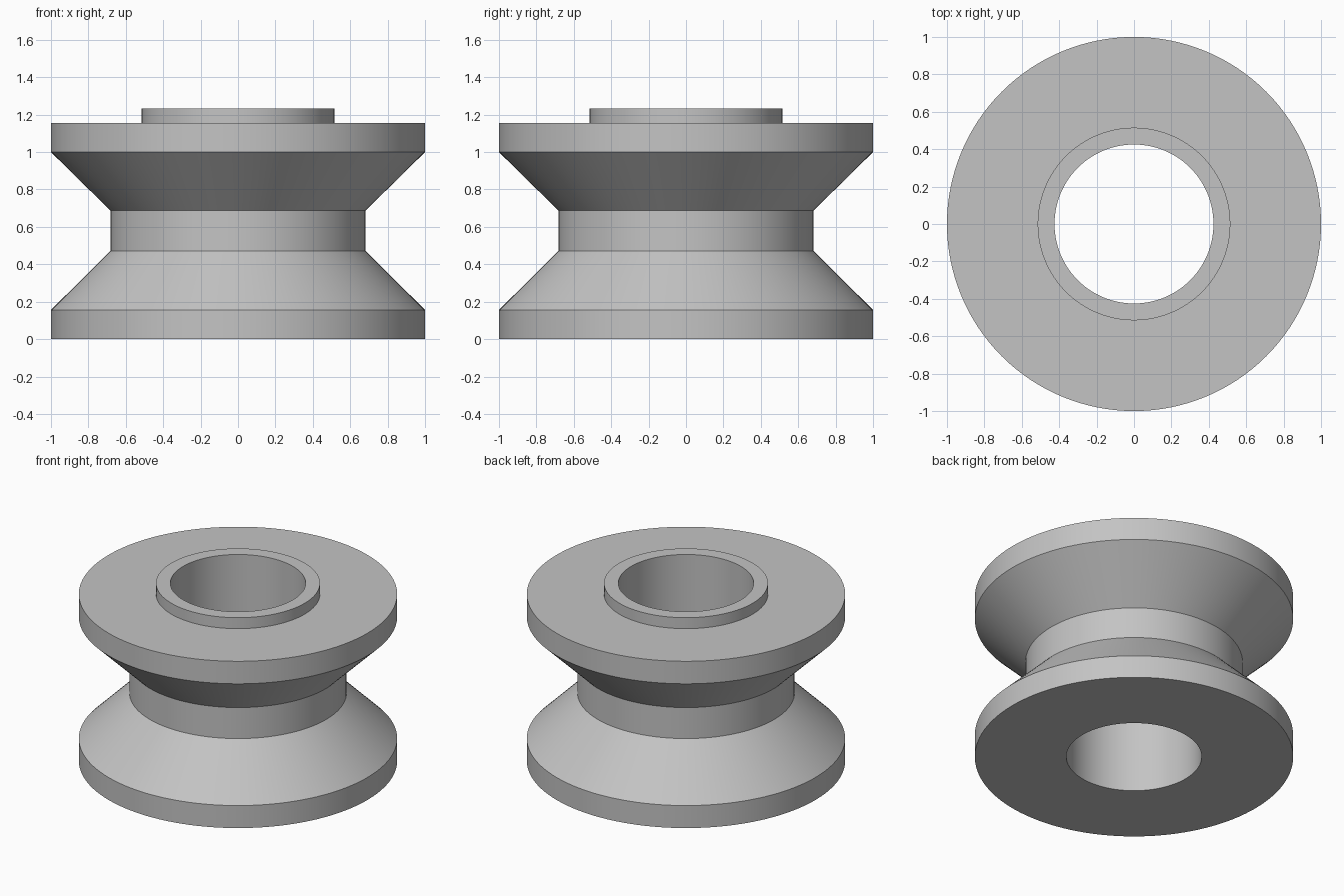
import bpy, bmesh, math
from mathutils import Matrix, Vector

cube = bpy.data.objects.get("Cube")
if cube:
    bpy.data.objects.remove(cube, do_unlink=True)

SEGMENTS = 128
RIM, NECK, COLLAR, BORE = 1.0, 0.682, 0.515, 0.425

# Plain grey metal
grey = bpy.data.materials.new("grey metal")
grey.use_nodes = True
colour = (0.55, 0.55, 0.55, 1.0)
grey.diffuse_color = colour
grey.node_tree.nodes["Principled BSDF"].inputs["Base Color"].default_value = colour


def lathe(name, profile, material):
    """Turn a closed (radius, height) profile around the z axis."""
    bm = bmesh.new()
    rings = []
    for i in range(SEGMENTS):
        turn = Matrix.Rotation(math.tau * i / SEGMENTS, 3, 'Z')
        rings.append([bm.verts.new(turn @ Vector((r, 0, z))) for r, z in profile])
    count = len(profile)
    for i, ring in enumerate(rings):
        after = rings[(i + 1) % SEGMENTS]
        for j in range(count):
            k = (j + 1) % count
            bm.faces.new((ring[j], after[j], after[k], ring[k]))
    bmesh.ops.recalc_face_normals(bm, faces=bm.faces)
    mesh = bpy.data.meshes.new(name)
    bm.to_mesh(mesh)
    bm.free()
    mesh.materials.append(material)
    obj = bpy.data.objects.new(name, mesh)
    bpy.context.collection.objects.link(obj)
    bpy.ops.object.select_all(action='DESELECT')
    obj.select_set(True)
    bpy.context.view_layer.objects.active = obj
    bpy.ops.object.shade_smooth_by_angle(angle=math.radians(30))
    return obj


# Grooved roller: two flanges, tapered groove, raised collar and through bore
lathe("grooved_roller", [
    (BORE, 0), (RIM, 0), (RIM, 0.156),
    (NECK, 0.472), (NECK, 0.687),
    (RIM, 1.0), (RIM, 1.156),
    (COLLAR, 1.156), (COLLAR, 1.232), (BORE, 1.232),
], grey)
